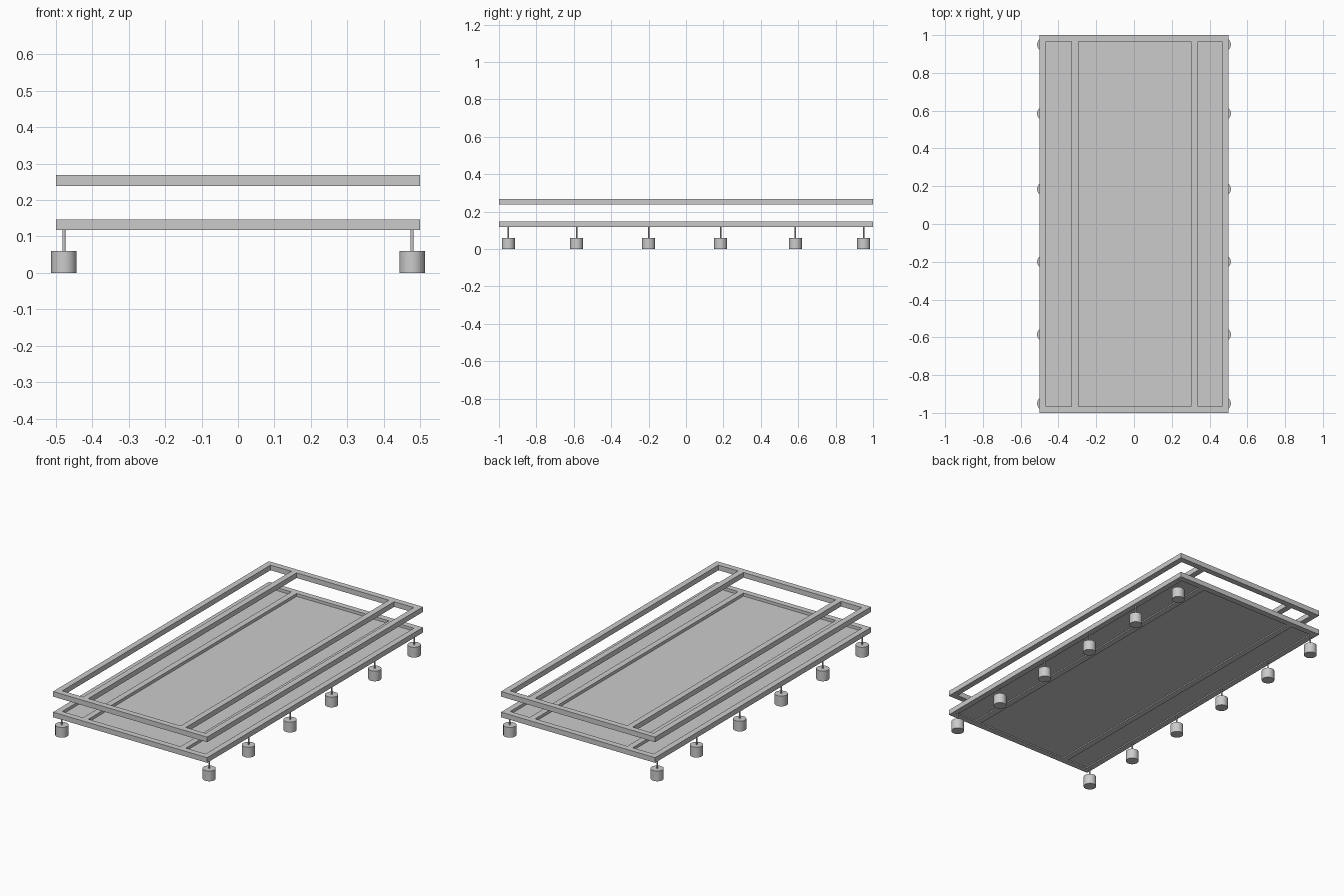
import bpy

if "Cube" in bpy.data.objects:
    bpy.data.objects.remove(bpy.data.objects["Cube"])

RAIL_H = 0.03      # rail height
RAIL_W = 0.035     # rail width


def box(name, x0, x1, y0, y1, z0, z1):
    bpy.ops.mesh.primitive_cube_add(
        size=1, location=((x0 + x1) / 2, (y0 + y1) / 2, (z0 + z1) / 2))
    ob = bpy.context.object
    ob.name = name
    ob.scale = (x1 - x0, y1 - y0, z1 - z0)
    bpy.ops.object.transform_apply(location=False, rotation=False, scale=True)
    return ob


def cylinder(name, r, x, y, z0, z1, sides):
    bpy.ops.mesh.primitive_cylinder_add(
        vertices=sides, radius=r, depth=z1 - z0, location=(x, y, (z0 + z1) / 2))
    bpy.context.object.name = name
    bpy.ops.object.shade_smooth_by_angle()


def frame(name, z):
    # Four outer rails and two long inner rails
    top = z + RAIL_H
    for side, x in (("left", -0.5), ("right", 0.5 - RAIL_W)):
        box(f"{name}_{side}_rail", x, x + RAIL_W, -1, 1, z, top)
    for side, y in (("front", -1), ("back", 1 - RAIL_W)):
        box(f"{name}_{side}_rail", -0.5 + RAIL_W, 0.5 - RAIL_W, y, y + RAIL_W, z, top)
    for side, x in (("left", -0.33), ("right", 0.303)):
        box(f"{name}_inner_{side}_rail", x, x + RAIL_W,
            -1 + RAIL_W, 1 - RAIL_W, z, top)


# Two stacked frames
frame("lower_frame", 0.117)
frame("upper_frame", 0.238)

# Thin floor panel set inside the lower frame
box("floor_panel", -0.48, 0.48, -0.98, 0.98, 0.124, 0.13)

# Six feet on thin stems along each long side
for side, x in (("left", -0.478), ("right", 0.478)):
    for i, y in enumerate((-0.95, -0.585, -0.2, 0.185, 0.585, 0.95)):
        cylinder(f"{side}_foot_{i + 1}", 0.035, x, y, 0, 0.06, 32)
        cylinder(f"{side}_stem_{i + 1}", 0.004, x, y, 0.055, 0.122, 12)
